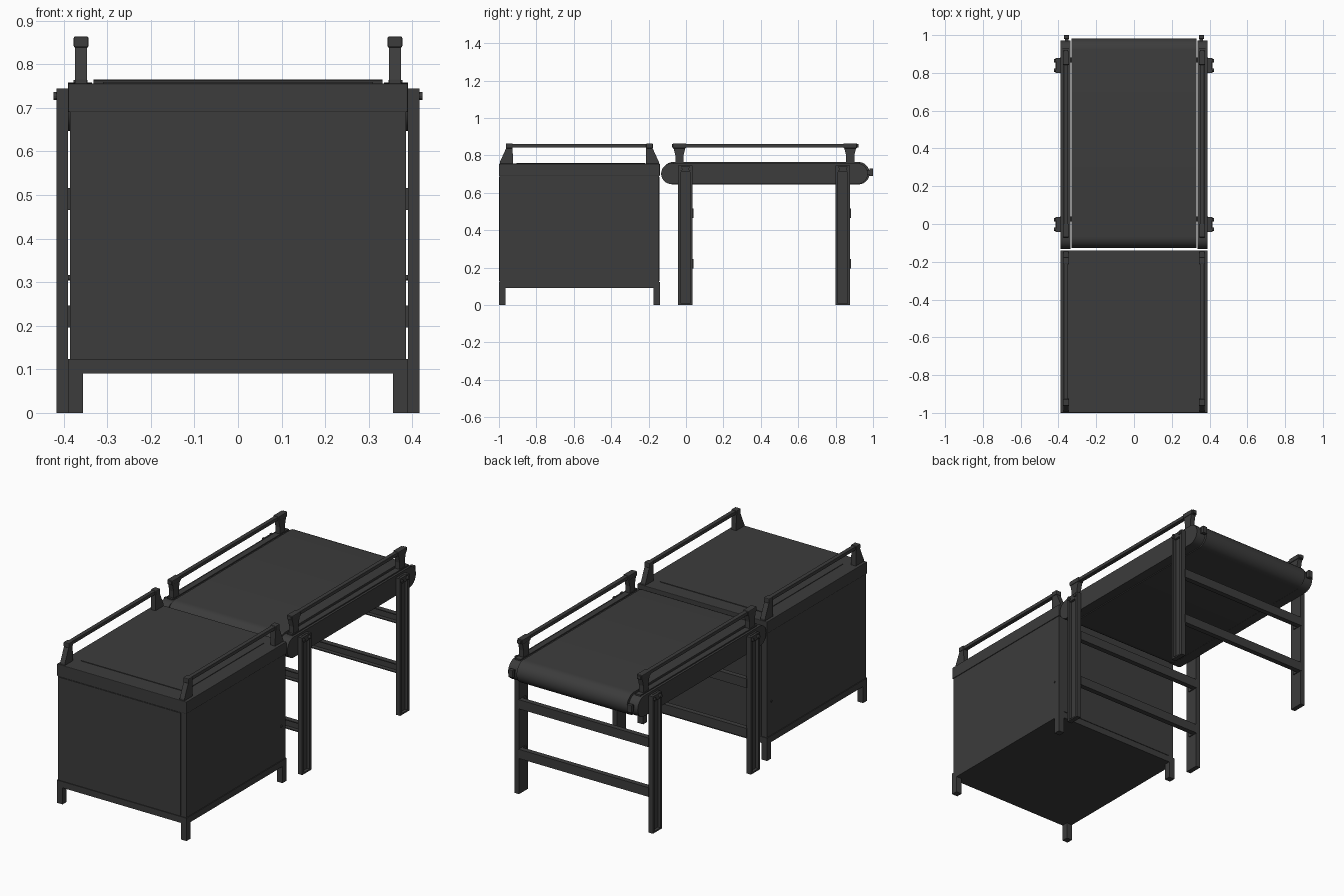
import bpy, bmesh, math
from mathutils import Matrix

if "Cube" in bpy.data.objects:
    bpy.data.objects.remove(bpy.data.objects["Cube"])

mat = bpy.data.materials.new("dark_metal")
mat.diffuse_color = (0.045, 0.045, 0.045, 1)
mat.use_nodes = True
mat.node_tree.nodes["Principled BSDF"].inputs["Base Color"].default_value = mat.diffuse_color


def finish(bm, name, mirror=False, smooth=False, bevel=0):
    bmesh.ops.recalc_face_normals(bm, faces=bm.faces)
    me = bpy.data.meshes.new(name)
    bm.to_mesh(me)
    bm.free()
    me.materials.append(mat)
    ob = bpy.data.objects.new(name, me)
    bpy.context.collection.objects.link(ob)
    if bevel:
        b = ob.modifiers.new("bevel", 'BEVEL')
        b.width = bevel
        b.segments = 2
    if mirror:
        m = ob.modifiers.new("mirror", 'MIRROR')
        m.use_mirror_merge = False
    if smooth:
        bpy.ops.object.select_all(action='DESELECT')
        ob.select_set(True)
        bpy.context.view_layer.objects.active = ob
        bpy.ops.object.shade_smooth_by_angle(angle=math.radians(30))
    return ob


def box(name, x, y, z, **kw):
    bm = bmesh.new()
    bmesh.ops.create_cube(bm, size=1)
    for v in bm.verts:
        v.co = [lo + (c + 0.5) * (hi - lo) for c, (lo, hi) in zip(v.co, (x, y, z))]
    return finish(bm, name, **kw)


def prism(name, pts, axis, lo, hi, **kw):
    """Extrude a profile: axis 0 takes (y, z) points, axis 2 takes (x, y)."""
    bm = bmesh.new()
    place = (lambda p: (lo, *p)) if axis == 0 else (lambda p: (*p, lo))
    f = bm.faces.new([bm.verts.new(place(p)) for p in pts])
    ext = bmesh.ops.extrude_face_region(bm, geom=[f])
    for v in ext["geom"]:
        if isinstance(v, bmesh.types.BMVert):
            v.co[axis] = hi
    return finish(bm, name, **kw)


def stadium(y0, y1, z0, z1, n=14):
    r, zc = (z1 - z0) / 2, (z0 + z1) / 2
    pts = []
    for yc, start in ((y1 - r, -math.pi / 2), (y0 + r, math.pi / 2)):
        for i in range(n + 1):
            a = start + math.pi * i / n
            pts.append((yc + r * math.cos(a), zc + r * math.sin(a)))
    return pts


def bolt(name, x, y, z, r, length):
    bm = bmesh.new()
    bmesh.ops.create_cone(bm, cap_ends=True, segments=12, radius1=r, radius2=r, depth=length,
                          matrix=Matrix.Translation((x, y, z)) @ Matrix.Rotation(math.pi / 2, 4, 'Y'))
    return finish(bm, name, mirror=True)


# Cabinet: inset panelled body between a bottom frame and a top band
box("cabinet_body", (-0.386, 0.386), (-0.996, -0.144), (0.10, 0.72))
box("cabinet_bottom_frame", (-0.39, 0.39), (-1, -0.14), (0.09, 0.124))
box("cabinet_top_band", (-0.39, 0.39), (-1, -0.14), (0.69, 0.756), bevel=0.003)
box("cabinet_top_plate", (-0.31, 0.31), (-0.905, -0.22), (0.75, 0.759))
box("front_door_panel", (-0.384, 0.354), (-0.999, -0.98), (0.128, 0.686))
box("back_door_panel", (-0.354, 0.354), (-0.16, -0.141), (0.128, 0.686))
bolt("cabinet_lock", 0.387, -0.18, 0.31, 0.006, 0.006)
for tag, y in (("front", -1), ("back", -0.175)):
    box(f"cabinet_{tag}_foot", (0.356, 0.39), (y, y + 0.035), (0, 0.10), mirror=True)

# Cabinet guard rails on sloping brackets
for tag, yc, s in (("front", -0.57, -1), ("back", -0.57, 1)):
    pts = [(yc + s * d, z) for d, z in
           ((0.425, 0.75), (0.425, 0.765), (0.39, 0.842), (0.357, 0.842), (0.355, 0.75))]
    prism(f"cabinet_rail_{tag}_bracket", pts, 0, 0.346, 0.374, mirror=True)
    y = yc + s * 0.375
    box(f"cabinet_rail_{tag}_clamp", (0.343, 0.377), (y - 0.018, y + 0.018), (0.838, 0.864),
        mirror=True, bevel=0.004)
box("cabinet_guard_rail", (0.349, 0.372), (-0.96, -0.18), (0.842, 0.861), mirror=True, bevel=0.002)

# Conveyor belt loop and the side frames that carry it
prism("conveyor_belt", stadium(-0.128, 0.982, 0.645, 0.765), 0, -0.332, 0.332, smooth=True)
prism("conveyor_side_frame", stadium(-0.133, 0.972, 0.647, 0.758), 0, 0.335, 0.39,
      mirror=True, smooth=True)
box("side_frame_top_strip", (0.345, 0.378), (-0.07, 0.93), (0.75, 0.764), mirror=True)
box("belt_tensioner_neck", (0.348, 0.366), (0.95, 0.985), (0.698, 0.722), mirror=True)
box("belt_tensioner_block", (0.343, 0.371), (0.98, 1.0), (0.69, 0.731), mirror=True, bevel=0.003)

# Conveyor guard rails on flared posts
for tag, y in (("front", -0.035), ("back", 0.878)):
    pts = [(y + d, z) for d, z in ((-0.022, 0.755), (0.022, 0.755), (0.022, 0.80),
                                   (0.032, 0.842), (-0.032, 0.842), (-0.022, 0.80))]
    prism(f"conveyor_rail_{tag}_post", pts, 0, 0.347, 0.374, mirror=True)
    box(f"conveyor_rail_{tag}_clamp", (0.343, 0.377), (y - 0.036, y + 0.036), (0.838, 0.864),
        mirror=True, bevel=0.004)
box("conveyor_guard_rail", (0.349, 0.372), (-0.075, 0.922), (0.842, 0.861), mirror=True, bevel=0.002)

# Channel-section legs, bolts and cross bars
for tag, y in (("front", -0.003), ("back", 0.839)):
    w, t = 0.039, 0.014
    pts = [(0.39, y - w), (0.416, y - w), (0.416, y - w + t), (0.40, y - w + t),
           (0.40, y + w - t), (0.416, y + w - t), (0.416, y + w), (0.39, y + w)]
    prism(f"conveyor_{tag}_leg", pts, 2, 0.0, 0.745, mirror=True)
    box(f"{tag}_leg_top_block", (0.385, 0.413), (y - 0.03, y + 0.03), (0.712, 0.743), mirror=True)
    box(f"{tag}_leg_foot_plate", (0.39, 0.416), (y - w, y + w), (0, 0.008), mirror=True)
    for d in (-0.025, 0.025):
        bolt(f"{tag}_leg_bolt", 0.414, y + d, 0.727, 0.009, 0.018)
    for level, z in (("lower", 0.196), ("upper", 0.466)):
        h = 0.05
        prism(f"{tag}_{level}_cross_bar",
              [(y + 0.043, z), (y + 0.043, z + h), (y + 0.015, z + h), (y + 0.015, z + h - 0.005),
               (y + 0.037, z + h - 0.005), (y + 0.037, z + 0.005), (y + 0.015, z + 0.005), (y + 0.015, z)],
              0, -0.392, 0.392)
        box(f"{tag}_{level}_bar_bracket", (0.384, 0.392), (y - 0.015, y + 0.042), (z, z + h), mirror=True)
